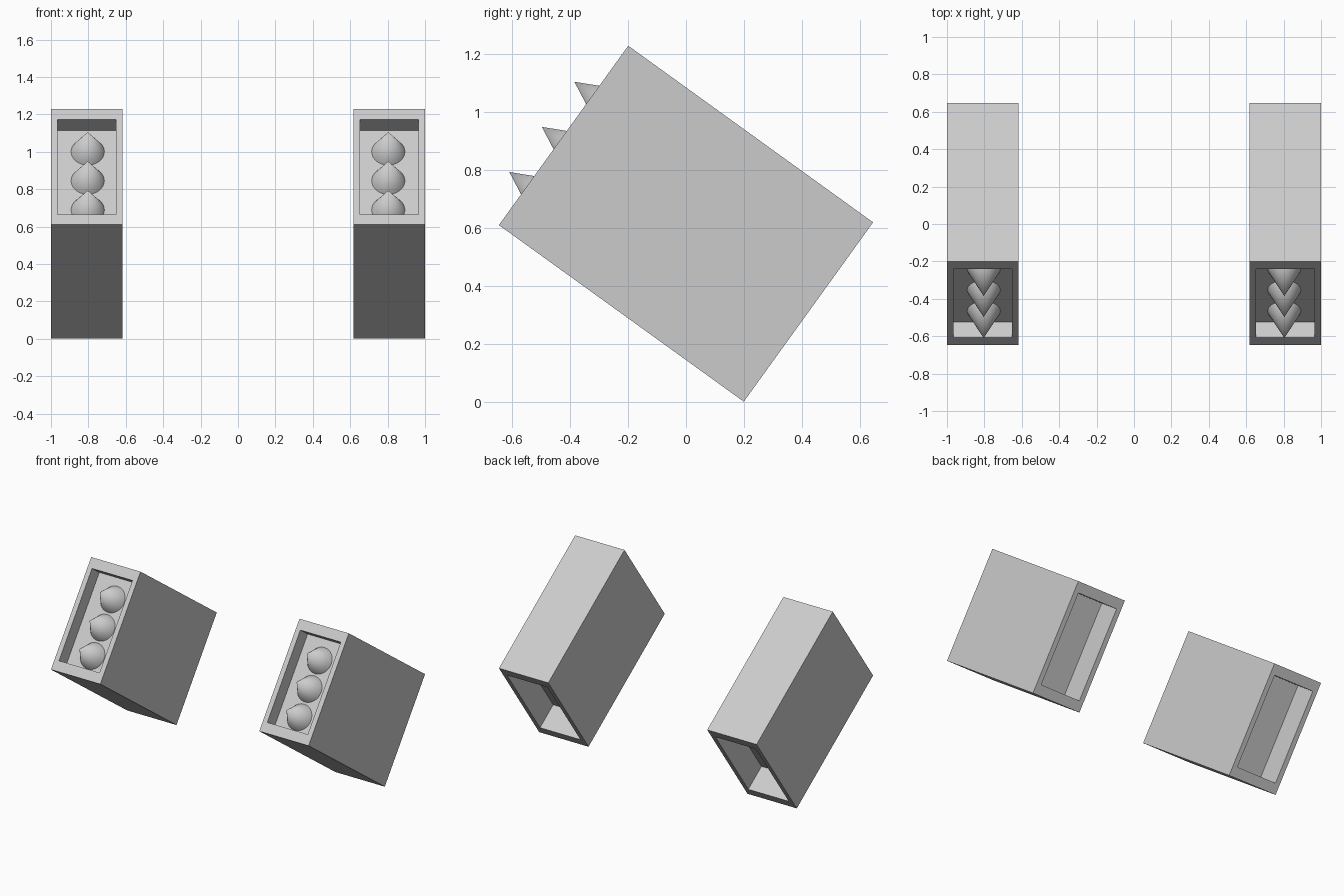
import bpy, bmesh, math
from mathutils import Matrix, Vector

if "Cube" in bpy.data.objects:
    bpy.data.objects.remove(bpy.data.objects["Cube"])

W, D, H = 0.383, 1.042, 0.763      # casing width, depth, height
TILT = math.radians(-35.8)
RIM = 0.82                         # opening size relative to the end face
FRONT_DEPTH, BACK_DEPTH = 0.10, 0.18
CONE_R, CONE_H, PITCH = 0.089, 0.178, 0.192


def finish(bm, name, place):
    bmesh.ops.recalc_face_normals(bm, faces=bm.faces)
    me = bpy.data.meshes.new(name)
    bm.to_mesh(me)
    bm.free()
    ob = bpy.data.objects.new(name, me)
    bpy.context.collection.objects.link(ob)
    ob.matrix_world = place
    return ob


def recess(bm, side, depth):
    # inset an end face proportionally, then sink it into the casing
    bm.normal_update()
    face = next(f for f in bm.faces if f.normal.y * side > 0.9)
    bmesh.ops.inset_individual(bm, faces=[face], thickness=0.01)
    for v in face.verts:
        v.co.x = math.copysign(W / 2 * RIM, v.co.x)
        v.co.z = math.copysign(H / 2 * RIM, v.co.z)
    inner = bmesh.ops.extrude_discrete_faces(bm, faces=[face])["faces"][0]
    for v in inner.verts:
        v.co.y -= side * depth


def casing(name, place):
    bm = bmesh.new()
    bmesh.ops.create_cube(bm, size=1, matrix=Matrix.Diagonal((W, D, H, 1)))
    recess(bm, -1, FRONT_DEPTH)
    recess(bm, 1, BACK_DEPTH)
    finish(bm, name, place)


def cone(name, place):
    bm = bmesh.new()
    bmesh.ops.create_cone(bm, cap_ends=True, segments=32, radius1=CONE_R, radius2=0,
                          depth=CONE_H, matrix=Matrix.Rotation(math.pi / 2, 4, 'X'))
    bmesh.ops.remove_doubles(bm, verts=bm.verts, dist=1e-5)
    ob = finish(bm, name, place)
    for p in ob.data.polygons:
        p.use_smooth = len(p.vertices) == 3


# two mirrored tilted casings, each with a column of three cones
for side, label in ((-1, "left"), (1, "right")):
    tilt = Matrix.Translation((side * 0.8085, 0, 0.615)) @ Matrix.Rotation(TILT, 4, 'X')
    casing(label + "_casing", tilt)
    for i in (-1, 0, 1):
        y = -D / 2 + FRONT_DEPTH - CONE_H / 2
        cone(f"{label}_cone_{i + 2}",
             tilt @ Matrix.Translation((-side * 0.005, y, i * PITCH - 0.02)))
